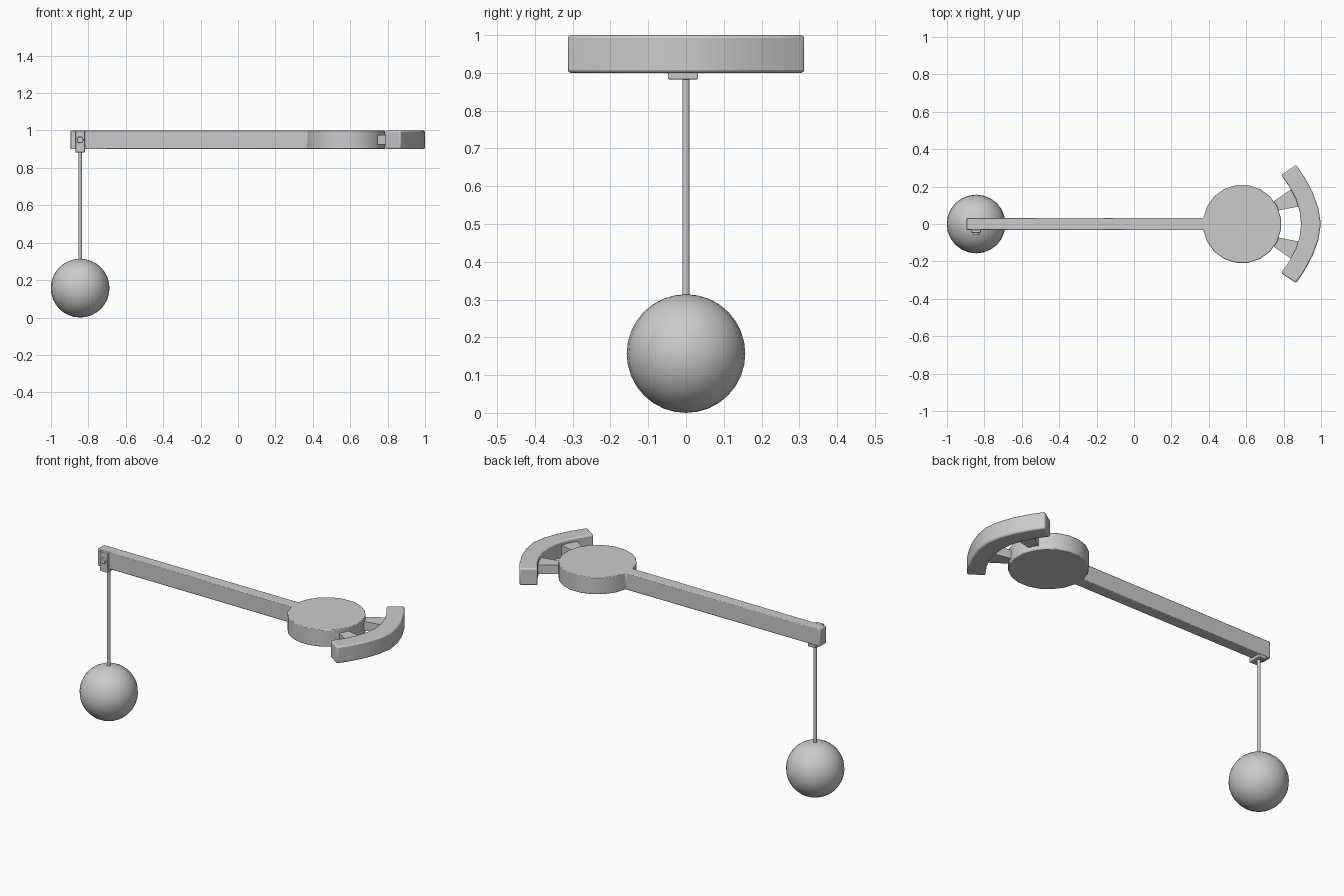
import bpy, bmesh
from math import sin, cos, radians

if "Cube" in bpy.data.objects:
    bpy.data.objects.remove(bpy.data.objects["Cube"])


def finish(obj, bevel=0.0):
    if bevel:
        m = obj.modifiers.new("soft_edges", 'BEVEL')
        m.width, m.segments, m.limit_method = bevel, 2, 'ANGLE'
        m.angle_limit = radians(40)
    bpy.ops.object.select_all(action='DESELECT')
    obj.select_set(True)
    bpy.context.view_layer.objects.active = obj
    bpy.ops.object.shade_smooth_by_angle(angle=radians(35))
    return obj


def prism(name, outline, z0, z1, bevel=0.0):
    """Extrude a flat outline (x, y) from z0 to z1."""
    bm = bmesh.new()
    face = bm.faces.new([bm.verts.new((x, y, z0)) for x, y in outline])
    ext = bmesh.ops.extrude_face_region(bm, geom=[face])
    for v in ext["geom"]:
        if isinstance(v, bmesh.types.BMVert):
            v.co.z = z1
    bmesh.ops.recalc_face_normals(bm, faces=bm.faces)
    mesh = bpy.data.meshes.new(name)
    bm.to_mesh(mesh)
    bm.free()
    obj = bpy.data.objects.new(name, mesh)
    bpy.context.collection.objects.link(obj)
    return finish(obj, bevel)


def box(name, x0, x1, y0, y1, z0, z1, bevel=0.0):
    return prism(name, [(x0, y0), (x1, y0), (x1, y1), (x0, y1)], z0, z1, bevel)


def mirrored(half):
    """Mirror a half outline, which starts on the x axis, across y = 0."""
    return [(x, -y) for x, y in reversed(half[1:])] + half


# Beam: round end disc running into the long straight arm
disc = [(0.578 + 0.21 * cos(radians(a)), 0.21 * sin(radians(a)))
        for a in range(-171, 172, 18)]
prism("beam_with_disc", disc + [(-0.896, 0.031), (-0.896, -0.031)], 0.9, 1.0, 0.004)

# Curved end bar
outer = mirrored([(0.999, 0), (0.986, 0.085), (0.957, 0.165), (0.915, 0.245), (0.867, 0.316)])
inner = mirrored([(0.893, 0), (0.886, 0.065), (0.865, 0.135), (0.83, 0.2), (0.786, 0.262)])
prism("curved_bar", outer + inner[::-1], 0.9, 1.0, 0.008)

# Two flared struts joining the bar to the disc
for side, label in ((1, "back"), (-1, "front")):
    pts = [(0.72, 0.105), (0.745, 0.12), (0.85, 0.192), (0.888, 0.095), (0.775, 0.073), (0.74, 0.07)]
    prism(label + "_strut", [(x, side * y) for x, y in pts], 0.925, 0.977)

# Hanger bracket: side plate, foot under the arm and pivot pin
X = -0.844
box("bracket_plate", X - 0.025, X + 0.025, -0.048, -0.03, 0.883, 0.999, 0.003)
box("bracket_foot", X - 0.025, X + 0.025, -0.048, 0.032, 0.883, 0.902, 0.003)
bpy.ops.mesh.primitive_cone_add(vertices=16, radius1=0.02, radius2=0.016, depth=0.03,
                                location=(X, -0.045, 0.95), rotation=(radians(90), 0, 0))
pin = bpy.context.object
pin.name = "pivot_pin"
finish(pin)

# Hanging rod and ball weight
bpy.ops.mesh.primitive_cylinder_add(vertices=16, radius=0.0095, depth=0.6, location=(X, 0, 0.59))
rod = bpy.context.object
rod.name = "hanging_rod"
finish(rod)
bpy.ops.mesh.primitive_uv_sphere_add(segments=24, ring_count=16, radius=0.157, location=(X, 0, 0.157))
ball = bpy.context.object
ball.name = "ball_weight"
finish(ball)
